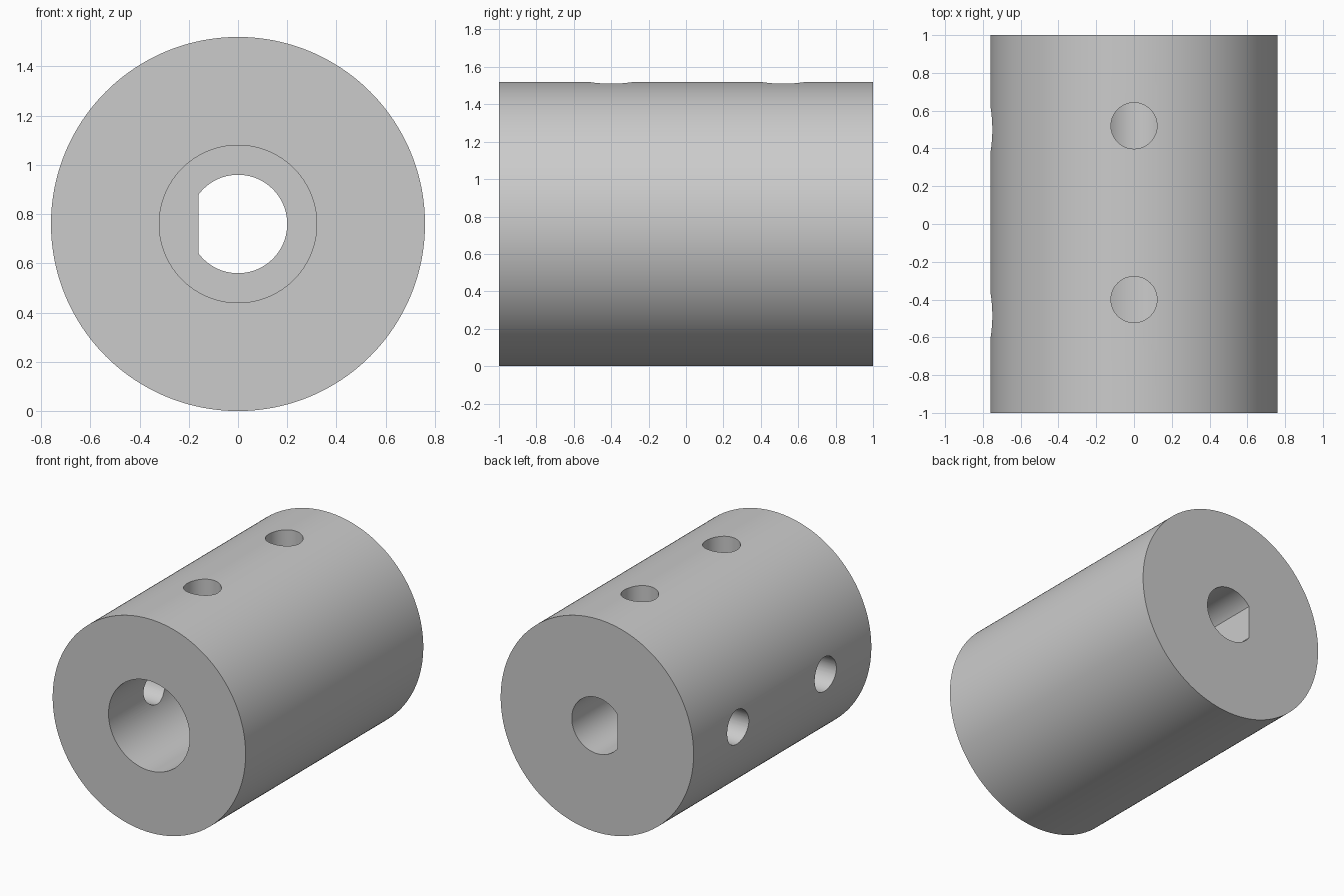
import bpy, bmesh, math
from mathutils import Vector

# Remove the default cube
cube = bpy.data.objects.get("Cube")
if cube:
    bpy.data.objects.remove(cube, do_unlink=True)

R, HALF = 0.76, 1.0          # body radius and half length
HOLE_R = 0.122               # set screw hole radius

steel = bpy.data.materials.new("plain_grey")
steel.use_nodes = True
grey = (0.6, 0.6, 0.6, 1)
steel.diffuse_color = grey
steel.node_tree.nodes["Principled BSDF"].inputs["Base Color"].default_value = grey


def circle(radius, n=128):
    return [(radius * math.cos(2 * math.pi * i / n),
             radius * math.sin(2 * math.pi * i / n)) for i in range(n)]


def d_profile(radius, flat_x, n=96):
    """Round outline with one flat on the -x side."""
    a = math.acos(flat_x / radius)
    return [(radius * math.cos(-a + 2 * a * i / n),
             radius * math.sin(-a + 2 * a * i / n)) for i in range(n + 1)]


def prism(name, profile, start, u, v, sweep):
    """Extrude a 2D profile, laid out on axes u and v, along sweep."""
    start, u, v, sweep = map(Vector, (start, u, v, sweep))
    bm = bmesh.new()
    face = bm.faces.new([bm.verts.new(start + u * a + v * b) for a, b in profile])
    ext = bmesh.ops.extrude_face_region(bm, geom=[face])
    verts = [g for g in ext["geom"] if isinstance(g, bmesh.types.BMVert)]
    bmesh.ops.translate(bm, verts=verts, vec=sweep)
    bmesh.ops.recalc_face_normals(bm, faces=bm.faces)
    mesh = bpy.data.meshes.new(name)
    bm.to_mesh(mesh)
    bm.free()
    obj = bpy.data.objects.new(name, mesh)
    bpy.context.collection.objects.link(obj)
    mesh.materials.append(steel)
    return obj


X, Y, Z = (1, 0, 0), (0, 1, 0), (0, 0, 1)

# Coupling body lying along y
body = prism("coupling_body", circle(R, 192), (0, -HALF, R), X, Z, (0, 2 * HALF, 0))

# Wide round bore from the front, D-shaped bore from the back
cutters = [
    prism("front_bore", circle(0.32), (0, -HALF - 0.1, R), X, Z, (0, HALF + 0.1, 0)),
    prism("back_d_bore", d_profile(0.2, -0.16), (0, -0.1, R), X, Z, (0, HALF + 0.2, 0)),
]

# Set screw holes from the top and from the -x side into the bores
for y in (0.52, -0.4):
    cutters.append(prism("top_screw_hole", circle(HOLE_R, 64), (0, y, R), X, Y, (0, 0, R + 0.1)))
for y in (0.5, -0.485):
    cutters.append(prism("side_screw_hole", circle(HOLE_R, 64), (0, y, R), Y, Z, (-R - 0.1, 0, 0)))

bpy.ops.object.select_all(action="DESELECT")
body.select_set(True)
bpy.context.view_layer.objects.active = body
for cutter in cutters:
    cutter.hide_render = True
    mod = body.modifiers.new(cutter.name, "BOOLEAN")
    mod.operation = "DIFFERENCE"
    mod.solver = "EXACT"
    mod.object = cutter
    bpy.ops.object.modifier_apply(modifier=mod.name)
    bpy.data.objects.remove(cutter, do_unlink=True)

bpy.ops.object.shade_smooth_by_angle(angle=math.radians(30))
